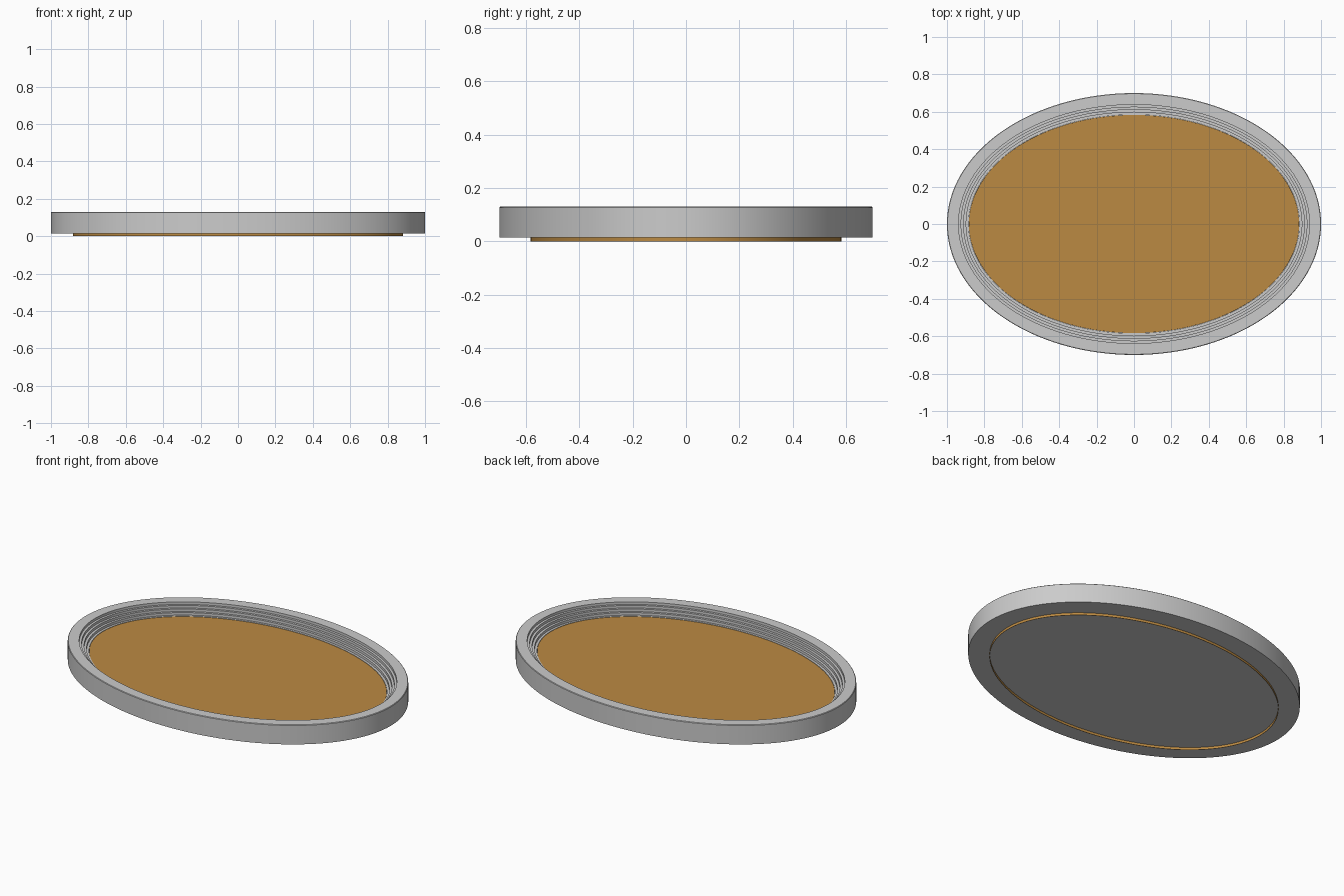
import bpy, bmesh, math

if "Cube" in bpy.data.objects:
    bpy.data.objects.remove(bpy.data.objects["Cube"])

A, B, N = 1.0, 0.7, 128   # outer half-axes and segments


def oval_shell(name, profile, cap_first=False, cap_last=False, color=None):
    """Sweep (inset, z) points around the oval, optionally closing the ends."""
    bm = bmesh.new()
    rings = []
    for inset, z in profile:
        rings.append([bm.verts.new(((A - inset) * math.cos(2 * math.pi * i / N),
                                    (B - inset) * math.sin(2 * math.pi * i / N), z))
                      for i in range(N)])
    for r, s in zip(rings, rings[1:]):
        for i in range(N):
            j = (i + 1) % N
            bm.faces.new((r[i], r[j], s[j], s[i]))
    if cap_first:
        bm.faces.new(rings[0][::-1])
    if cap_last:
        bm.faces.new(rings[-1])
    mesh = bpy.data.meshes.new(name)
    bm.to_mesh(mesh)
    bm.free()
    ob = bpy.data.objects.new(name, mesh)
    bpy.context.collection.objects.link(ob)
    if color:
        mat = bpy.data.materials.new(name + "_color")
        mat.diffuse_color = color
        mat.use_nodes = True
        mat.node_tree.nodes["Principled BSDF"].inputs["Base Color"].default_value = mat.diffuse_color
        mesh.materials.append(mat)
    bpy.ops.object.select_all(action='DESELECT')
    bpy.context.view_layer.objects.active = ob
    ob.select_set(True)
    bpy.ops.object.shade_smooth_by_angle(angle=math.radians(30))
    return ob


# Frame: closed back, outer wall, flat rim, then steps down to the panel
profile = [(0.0, 0.015), (0.0, 0.127), (0.003, 0.13), (0.062, 0.13)]
inset, z = 0.062, 0.13
for _ in range(4):
    z -= 0.015
    profile.append((inset, z))
    inset += 0.0135
    profile.append((inset, z))
profile.append((inset, 0.04))
oval_shell("oval_frame", profile, cap_first=True)

# Panel: top face with a skirt that protrudes below the frame, open underneath
oval_shell("base_panel", [(0.117, 0.0), (0.117, 0.068)], cap_last=True,
           color=(0.50, 0.255, 0.055, 1))
